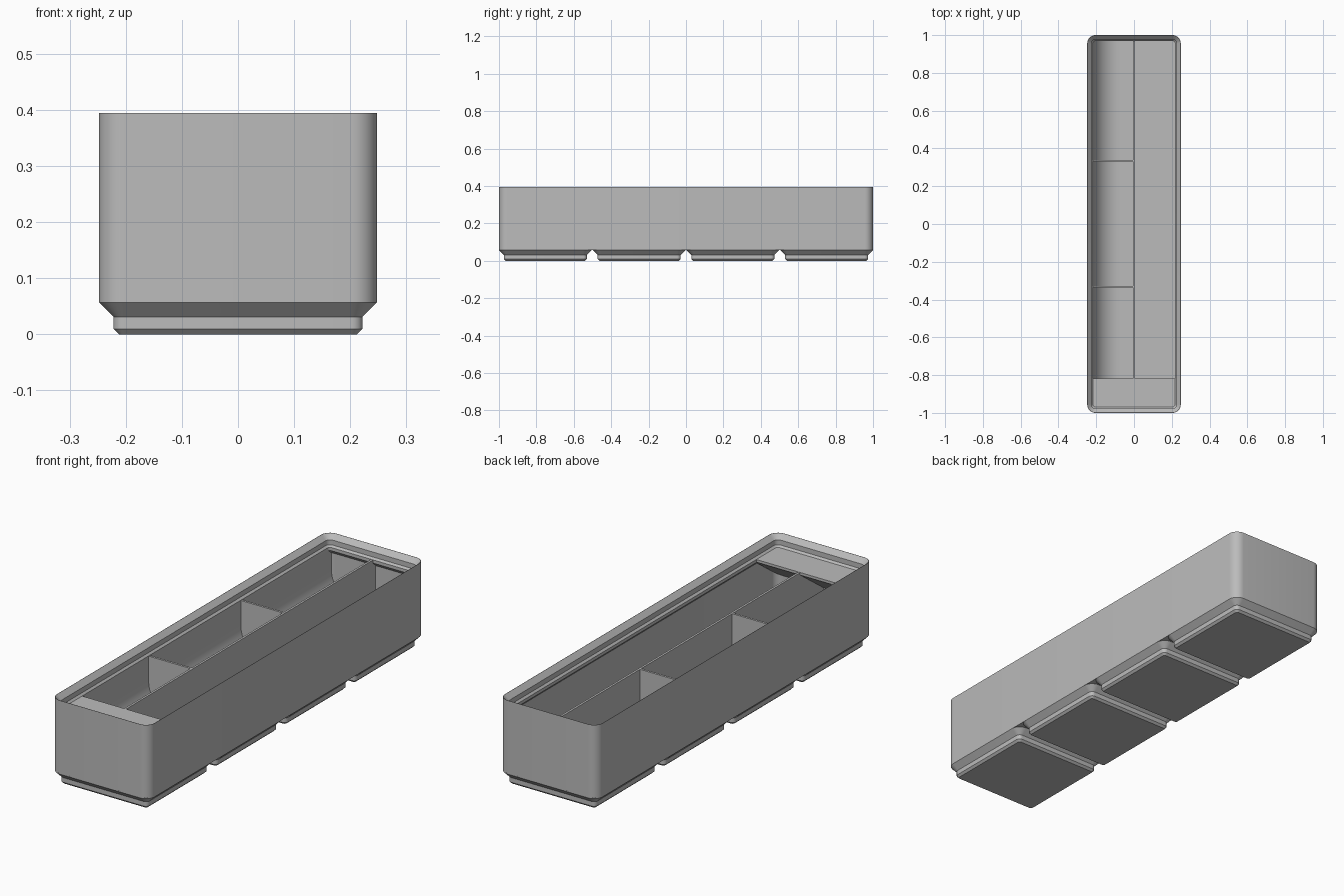
import bpy, bmesh, math

cube = bpy.data.objects.get("Cube")
if cube:
    bpy.data.objects.remove(cube, do_unlink=True)

GREY = (0.5, 0.5, 0.5, 1.0)
mat = bpy.data.materials.new("plain grey")
mat.use_nodes = True
mat.diffuse_color = GREY
mat.node_tree.nodes["Principled BSDF"].inputs["Base Color"].default_value = GREY

HX, HY, R = 0.2478, 1.0, 0.045       # outer half sizes and corner radius
BODY_Z, FLOOR, RIM, TOP = 0.0567, 0.0836, 0.341, 0.394
LIP = 0.0312                         # depth of the rim lip
WALL = 0.0113


def finish(name, bm):
    bmesh.ops.recalc_face_normals(bm, faces=bm.faces)
    mesh = bpy.data.meshes.new(name)
    bm.to_mesh(mesh)
    bm.free()
    mesh.materials.append(mat)
    obj = bpy.data.objects.new(name, mesh)
    bpy.context.collection.objects.link(obj)
    bpy.ops.object.select_all(action='DESELECT')
    obj.select_set(True)
    bpy.context.view_layer.objects.active = obj
    bpy.ops.object.shade_smooth_by_angle(angle=math.radians(30))
    return obj


def rounded_loft(name, hx, hy, cy, steps, seg=8):
    """Stack rounded rectangles, each given as (inset, height), and cap both ends."""
    bm = bmesh.new()
    rings = []
    for inset, z in steps:
        r = max(R - inset, 0.008)
        ring = []
        for k, (sx, sy) in enumerate([(1, 1), (-1, 1), (-1, -1), (1, -1)]):
            for i in range(seg + 1):
                a = (k + i / seg) * math.pi / 2
                ring.append(bm.verts.new((sx * (hx - inset - r) + r * math.cos(a),
                                          cy + sy * (hy - inset - r) + r * math.sin(a), z)))
        rings.append(ring)
    for a, b in zip(rings, rings[1:]):
        for i in range(len(a)):
            j = (i + 1) % len(a)
            bm.faces.new((a[i], a[j], b[j], b[i]))
    bm.faces.new(rings[0])
    bm.faces.new(rings[-1])
    return finish(name, bm)


def prism(name, profile, place):
    """Extrude a closed profile between two ends mapped by place(point, end)."""
    bm = bmesh.new()
    a, b = [[bm.verts.new(place(p, e)) for p in profile] for e in (0, 1)]
    for i in range(len(a)):
        j = (i + 1) % len(a)
        bm.faces.new((a[i], a[j], b[j], b[i]))
    bm.faces.new(a)
    bm.faces.new(b)
    return finish(name, bm)


def box(name, x0, x1, y0, y1, z0, z1):
    return prism(name, [(x0, y0), (x1, y0), (x1, y1), (x0, y1)],
                 lambda p, e: (p[0], p[1], z1 if e else z0))


# Hollow body: outer wall, stacking lip, undercut, inner wall, floor
rounded_loft("bin_body", HX, HY, 0, [
    (0, BODY_Z), (0, TOP), (0.001, TOP),
    (0.0227, TOP - 0.022), (0.0227, RIM + 0.0085), (LIP, RIM),
    (LIP, RIM - 0.0143), (WALL, RIM - 0.034), (WALL, FLOOR)])

# Four stepped feet
PITCH = 0.5015
for n in range(4):
    rounded_loft(f"foot_{n + 1}", HX, HX, (n - 1.5) * PITCH, [
        (0.0353, 0), (0.0257, 0.0096), (0.0257, 0.031), (0, BODY_Z), (0, BODY_Z + 0.004)])

# Curved scoop along the right wall
SR = 0.143
edge = -HX + LIP
scoop = [(-0.23, FLOOR - 0.005), (-0.23, RIM - 0.001), (edge, RIM - 0.001)]
for i in range(17):
    a = math.pi + i / 16 * math.pi / 2
    scoop.append((edge + SR + SR * math.cos(a), FLOOR + SR + SR * math.sin(a)))
scoop.append((edge + SR, FLOOR - 0.005))
prism("scoop", scoop, lambda p, e: (p[0], 0.988 if e else -0.988, p[1]))

# Dividers
T = 0.005
DIV_TOP = RIM - 0.001
box("long_divider", -T, T, -0.99, 0.99, FLOOR - 0.005, DIV_TOP)
for side, y in (("front", -0.332), ("back", 0.335)):
    box(side + "_cross_divider", -0.225, 0, y - T, y + T, FLOOR - 0.005, DIV_TOP)

# Sloped label shelf at the front
shelf = [(-0.988, RIM), (-0.818, RIM), (-0.818, RIM - 0.012), (-0.988, RIM - 0.135)]
prism("label_shelf", shelf, lambda p, e: (0.23 if e else -0.23, p[0], p[1]))
